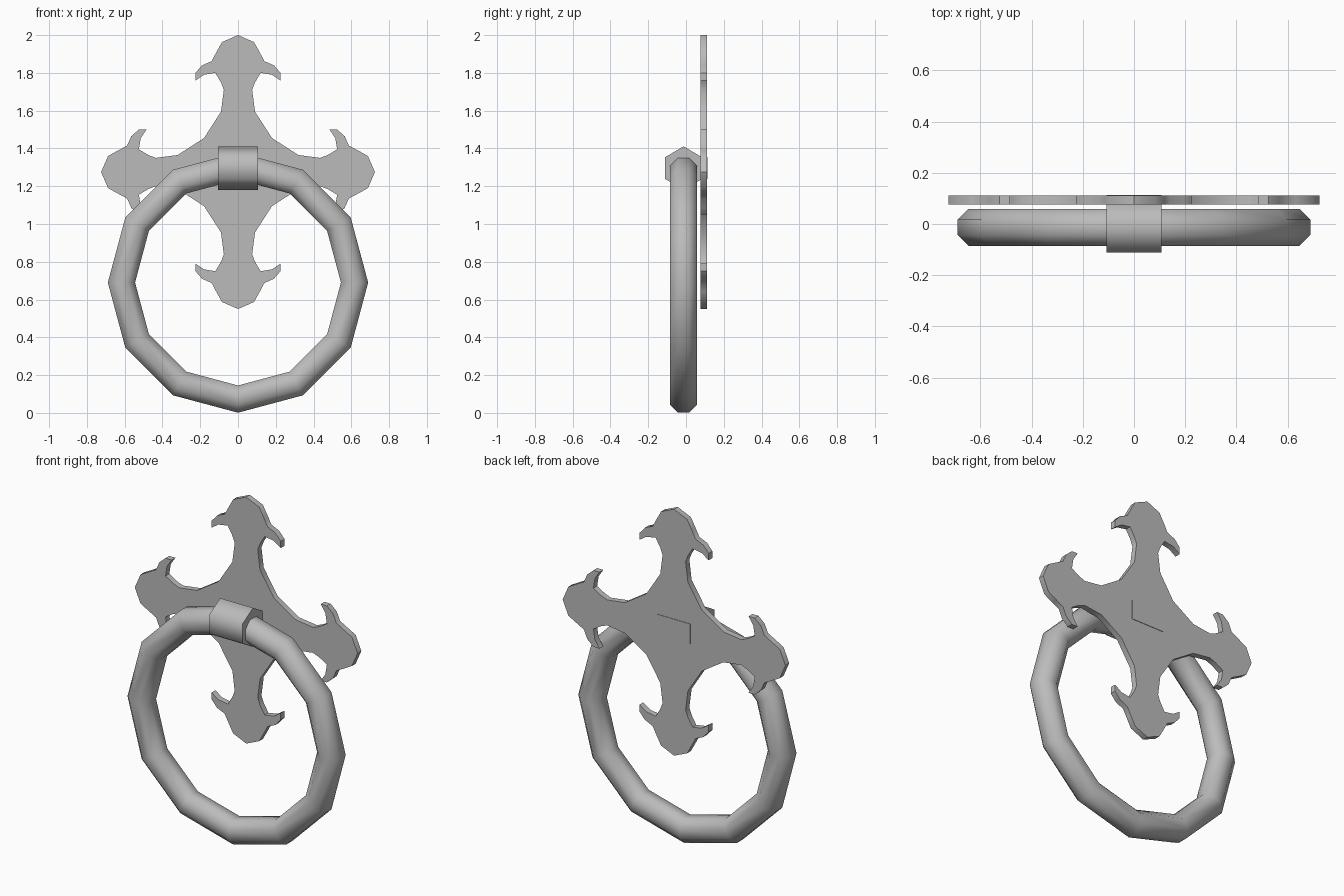
import bpy, bmesh, math

if "Cube" in bpy.data.objects:
    bpy.data.objects.remove(bpy.data.objects["Cube"])

iron = bpy.data.materials.new("grey_iron")
iron.use_nodes = True
GREY = (0.5, 0.5, 0.5, 1)
iron.diffuse_color = GREY
iron.node_tree.nodes["Principled BSDF"].inputs["Base Color"].default_value = GREY


def finish(obj, name, angle):
    obj.name = name
    obj.data.materials.clear()
    obj.data.materials.append(iron)
    bpy.ops.object.select_all(action="DESELECT")
    obj.select_set(True)
    bpy.context.view_layer.objects.active = obj
    bpy.ops.object.shade_smooth_by_angle(angle=math.radians(angle))
    return obj


def prism(name, outline, direction, angle):
    """Solid made by sweeping a flat outline along a direction."""
    bm = bmesh.new()
    face = bm.faces.new([bm.verts.new(p) for p in outline])
    swept = bmesh.ops.extrude_face_region(bm, geom=[face], use_keep_orig=True)
    moved = [v for v in swept["geom"] if isinstance(v, bmesh.types.BMVert)]
    bmesh.ops.translate(bm, verts=moved, vec=direction)
    bmesh.ops.recalc_face_normals(bm, faces=bm.faces)
    mesh = bpy.data.meshes.new(name)
    bm.to_mesh(mesh)
    bm.free()
    obj = bpy.data.objects.new(name, mesh)
    bpy.context.collection.objects.link(obj)
    return finish(obj, name, angle)


# Cross plate: half of one arm, mirrored and turned four times
half_arm = [(0.18, 0.18), (0.09, 0.32), (0.075, 0.435), (0.09, 0.475),
            (0.12, 0.525), (0.18, 0.515), (0.225, 0.485), (0.225, 0.525),
            (0.19, 0.565), (0.14, 0.587), (0.117, 0.63), (0.085, 0.688)]
arm = half_arm + [(0, 0.725)] + [(-x, z) for x, z in reversed(half_arm[1:])]
PLATE_Z = 1.275
outline = []
for k in range(4):
    c, s = math.cos(k * math.pi / 2), math.sin(k * math.pi / 2)
    outline += [(x * c - z * s, 0.076, x * s + z * c + PLATE_Z) for x, z in arm]
prism("cross_plate", outline, (0, 0.035, 0), 40)

# Pull ring: twelve straight segments of eight-sided bar
MID_Y = -0.013
bpy.ops.mesh.primitive_torus_add(major_segments=12, minor_segments=8,
                                 major_radius=0.617, minor_radius=0.078)
ring = bpy.context.object
bm = bmesh.new()
bm.from_mesh(ring.data)
bmesh.ops.delete(bm, geom=list(bm.verts), context="VERTS")
loops = []
for i in range(12):
    a = i * math.pi / 6
    loop = []
    for j in range(8):
        t = (j + 0.5) * math.pi / 4
        r = 0.617 + 0.078 * math.cos(t)
        loop.append(bm.verts.new((r * math.sin(a), MID_Y + 0.078 * math.sin(t),
                                  0.69 - r * math.cos(a))))
    loops.append(loop)
for i in range(12):
    for j in range(8):
        a, b, k = loops[i], loops[(i + 1) % 12], (j + 1) % 8
        bm.faces.new((a[j], b[j], b[k], a[k]))
bmesh.ops.recalc_face_normals(bm, faces=bm.faces)
bm.to_mesh(ring.data)
bm.free()
finish(ring, "pull_ring", 60)

# Hexagonal clasp holding the ring
hexagon = [(-0.107, MID_Y + 0.113 * math.sin(k * math.pi / 3),
            1.296 + 0.115 * math.cos(k * math.pi / 3)) for k in range(6)]
prism("ring_clasp", hexagon, (0.214, 0, 0), 65)

# Clasp end showing through the back of the plate
back = [(x, 0.08, 1.296 + z) for x, z in
        ((-0.107, -0.058), (0.107, -0.058), (0.107, 0.058), (-0.107, 0.058))]
prism("clasp_rivet", back, (0, 0.034, 0), 40)
